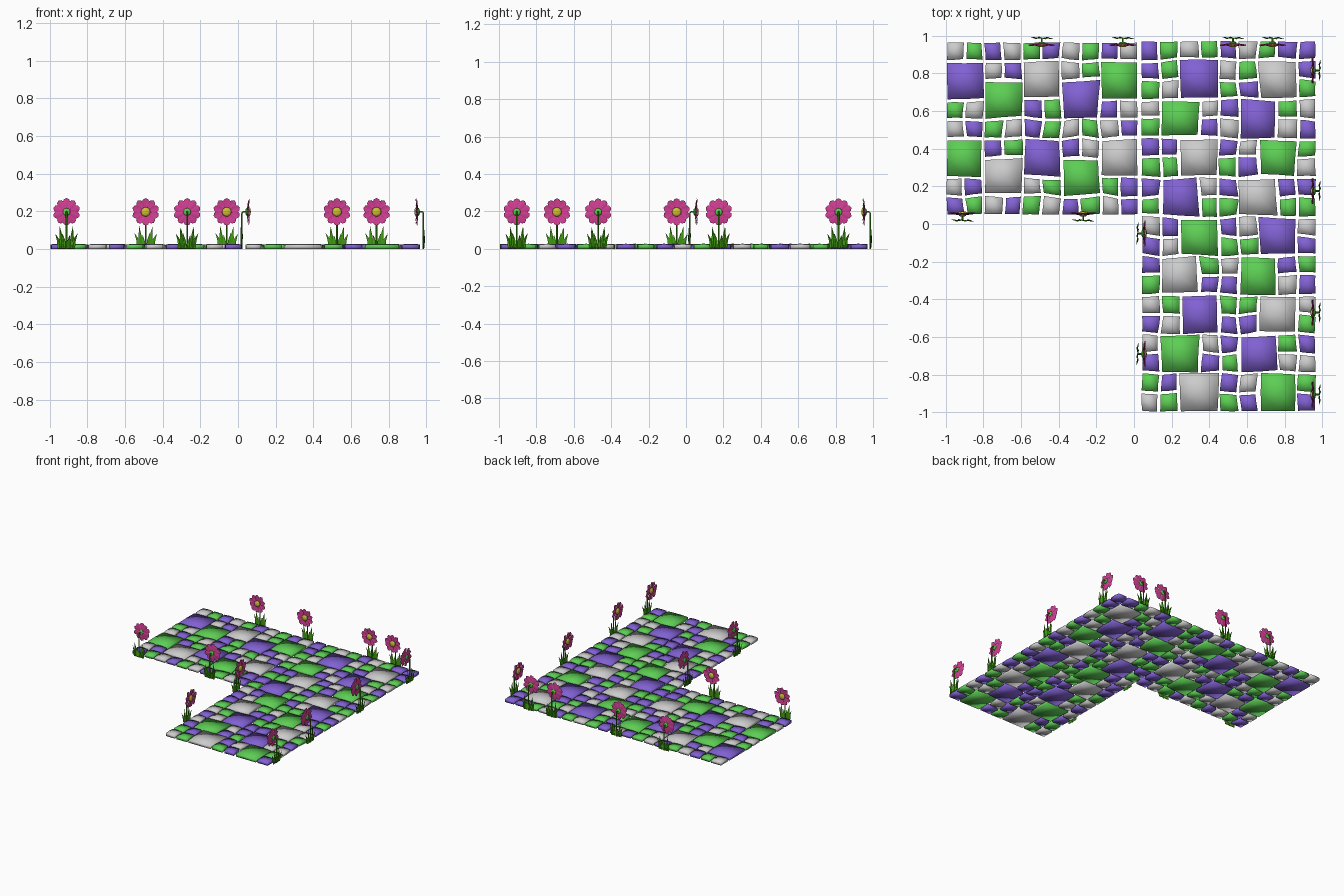
import bpy, bmesh, math, random
from mathutils import Vector, Matrix

if "Cube" in bpy.data.objects:
    bpy.data.objects.remove(bpy.data.objects["Cube"])

random.seed(7)


def material(name, rgb):
    m = bpy.data.materials.new(name)
    m.diffuse_color = (*rgb, 1)
    m.use_nodes = True
    m.node_tree.nodes["Principled BSDF"].inputs["Base Color"].default_value = m.diffuse_color
    return m


PURPLE = material("purple_stone", (0.22, 0.12, 0.65))
GREEN = material("green_stone", (0.11, 0.62, 0.09))
PINK = material("petal_pink", (0.65, 0.05, 0.30))
YELLOW = material("pollen_yellow", (0.62, 0.52, 0.04))
LEAF = material("leaf_green", (0.05, 0.33, 0.005))


def to_object(name, bm, mat=None, smooth=True):
    bmesh.ops.recalc_face_normals(bm, faces=bm.faces)
    for f in bm.faces:
        f.smooth = smooth
    me = bpy.data.meshes.new(name)
    bm.to_mesh(me)
    bm.free()
    if mat:
        me.materials.append(mat)
    ob = bpy.data.objects.new(name, me)
    bpy.context.collection.objects.link(ob)
    return ob


# ---- paving stones: slightly crooked, softly crowned blocks ----
def stone(bm, c):
    a, b, d, e = c                       # corners 00, 10, 11, 01
    gu = 0.008 / (b - a).length
    gv = 0.008 / (e - a).length
    top, low = {}, {}
    for i, u in enumerate((gu, 0.5, 1 - gu)):
        for j, v in enumerate((gv, 0.5, 1 - gv)):
            p = (a * (1 - u) + b * u) * (1 - v) + (e * (1 - u) + d * u) * v
            mids = (i == 1) + (j == 1)
            if mids == 1:                # bow the sides a little
                p = p + Vector((random.uniform(-1, 1), random.uniform(-1, 1))) * 0.002
            top[i, j] = bm.verts.new((p.x, p.y, 0.022 + 0.0025 * mids))
            low[i, j] = bm.verts.new((p.x, p.y, 0.0))
    for g in (top, low):
        for i in range(2):
            for j in range(2):
                bm.faces.new((g[i, j], g[i + 1, j], g[i + 1, j + 1], g[i, j + 1]))
    ring = [(0, 0), (1, 0), (2, 0), (2, 1), (2, 2), (1, 2), (0, 2), (0, 1)]
    for k, p in enumerate(ring):
        q = ring[(k + 1) % 8]
        bm.faces.new((top[p], top[q], low[q], low[p]))


def path_arm(prefix, origin, along, across, rows, lead, parity, bigs, singles):
    """Nine cells wide; bands of two rows hold two large stones each.
    bigs: colour offsets in the cycle P,G,A; singles: colours of cell columns 0, 4, 8."""
    cycle = "PGA"
    bms = {k: bmesh.new() for k in cycle}
    origin, along, across = Vector(origin), Vector(along), Vector(across)
    node = {}
    for r in range(rows + 1):
        for c in range(10):
            jr = 0.003 if r in (0, rows) else 0.011
            jc = 0.004 if c in (0, 9) else 0.011
            node[r, c] = (origin + along * (r + random.uniform(-jr, jr) / 0.104)
                          + across * (c + random.uniform(-jc, jc) / 0.104))

    def put(r, c, s, col):
        stone(bms[col], [node[r, c], node[r + s, c], node[r + s, c + s], node[r, c + s]])

    for k in range(3):
        for r in range(rows):
            put(r, 4 * k, 1, singles[k][r])
    if lead:                             # plain first row
        for c, col in zip((1, 2, 3, 5, 6, 7), "GAGAGP"):
            put(0, c, 1, col)
    for band in range((rows - lead) // 2):
        r = lead + 2 * band
        for k in range(2):
            col = cycle[(band + bigs[k]) % 3]
            big_first = (band + parity) % 2 == 0
            put(r, 1 + 4 * k + (not big_first), 2, col)
            pair = [x for x in cycle if x != col]
            if (band + k) % 2:
                pair.reverse()
            for n in range(2):
                put(r + n, 4 * k + (3 if big_first else 1), 1, pair[n])
    for col, name, mat in (("P", "purple", PURPLE), ("G", "green", GREEN), ("A", "grey", None)):
        to_object(f"{prefix}_{name}_stones", bms[col], mat)


path_arm("long_arm", (0.035, 0.975), (0, -1.975 / 19), (0.935 / 9, 0), 19, 1, 1, (0, 2),
         ("PPGAGPGPGAPPGAPAPGA", "PAGPAPGPGPGAPGPPGPG", "PPGAPGAPGAPGPAGPAGP"))
path_arm("short_arm", (-1.0, 0.97), (1.025 / 10, 0), (0, -0.925 / 9), 10, 0, 0, (0, 1),
         ("AGPAGPAGPA", "APGAPGAGAP", "PGAPGAPGAP"))


# ---- flower parts, local frame: stem at origin, bloom faces -y ----
HEAD = Vector((0, -0.032, 0.197))


def make_petals():
    bm = bmesh.new()
    outline = [(0.010, 0.006), (0.035, 0.014), (0.054, 0.019), (0.066, 0.014)]
    for k in range(10):
        ang = 2 * math.pi * k / 10 + math.pi / 2
        rot = Matrix.Rotation(ang, 3, 'Y')
        lift = -0.003 if k % 2 else 0.002

        def pt(r, w, y):
            return bm.verts.new(HEAD + rot @ Vector((r, y + lift, w)))
        mid = [pt(r, 0, 0.004 - 0.12 * (r - 0.01)) for r, w in outline]
        tip = pt(0.073, 0, -0.002)
        for s in (1, -1):
            side = [pt(r, s * w, -0.002 - 0.08 * (r - 0.01)) for r, w in outline]
            for i in range(3):
                bm.faces.new((mid[i], mid[i + 1], side[i + 1], side[i]))
            bm.faces.new((mid[3], tip, side[3]))
    return to_object("flower_petals", bm, PINK)


def make_dome(name, radius, depth, y, mat):
    bm = bmesh.new()
    bmesh.ops.create_uvsphere(bm, u_segments=12, v_segments=8, radius=1)
    for v in bm.verts:
        x, yy, z = v.co
        v.co = HEAD + Vector((x * radius, y + z * depth, yy * radius))
    return to_object(name, bm, mat)


def make_stem():
    bm = bmesh.new()
    path = [(0, 0), (0, 0.185), (-0.003, 0.195), (-0.010, 0.198), (-0.030, 0.198)]
    dirs = [(0, 1), (0, 1), (-0.5, 0.85), (-0.9, 0.4), (-1, 0)]
    rings = []
    for (y, z), (dy, dz) in zip(path, dirs):
        ring = []
        for k in range(6):
            a = 2 * math.pi * k / 6
            n = 0.0045 * math.sin(a)
            ring.append(bm.verts.new((0.0045 * math.cos(a), y + dz * n, z - dy * n)))
        rings.append(ring)
    for a, b in zip(rings, rings[1:]):
        for k in range(6):
            bm.faces.new((a[k], a[(k + 1) % 6], b[(k + 1) % 6], b[k]))
    return to_object("flower_stem", bm, LEAF)


def make_leaves():
    bm = bmesh.new()
    # base x, tip x, height, y offset of tip
    for bx, tx, h, dy in ((-0.034, -0.060, 0.085, 0.006), (-0.028, -0.034, 0.122, -0.004),
                          (-0.012, -0.016, 0.075, 0.008), (0.014, 0.022, 0.085, -0.006),
                          (0.026, 0.036, 0.120, 0.006), (0.036, 0.060, 0.082, -0.003)):
        rows = []
        for t, w in ((0, 0.011), (0.5, 0.009)):
            x, y, z = bx + (tx - bx) * t * t, dy * t, 0.003 + h * t
            rows.append([bm.verts.new(p) for p in
                         ((x - w, y, z), (x, y + 0.004, z), (x + w, y, z), (x, y - 0.002, z))])
        tip = bm.verts.new((tx, dy, h))
        for k in range(4):
            n = (k + 1) % 4
            bm.faces.new((rows[0][k], rows[0][n], rows[1][n], rows[1][k]))
            bm.faces.new((rows[1][k], rows[1][n], tip))
        bm.faces.new(rows[0])
    return to_object("flower_leaves", bm, LEAF, smooth=False)


parts = [make_petals(), make_stem(), make_leaves(),
         make_dome("flower_centre", 0.025, 0.010, -0.006, YELLOW),
         make_dome("flower_calyx", 0.020, 0.007, 0.006, GREEN)]

# ---- place flowers along the borders, blooms facing the path ----
spots = [(x, 0.986, 0) for x in (-0.49, -0.06, 0.525, 0.735)]
spots += [(x, 0.02, math.pi) for x in (-0.91, -0.27)]
spots += [(0.984, y, -math.pi / 2) for y in (0.815, 0.175, -0.47, -0.905)]
spots += [(0.02, y, math.pi / 2) for y in (-0.05, -0.69)]
for i, (x, y, ang) in enumerate(spots):
    for part in parts:
        ob = part if i == 0 else part.copy()
        if i:
            bpy.context.collection.objects.link(ob)
        ob.location = (x, y, 0)
        ob.rotation_euler = (0, 0, ang)
